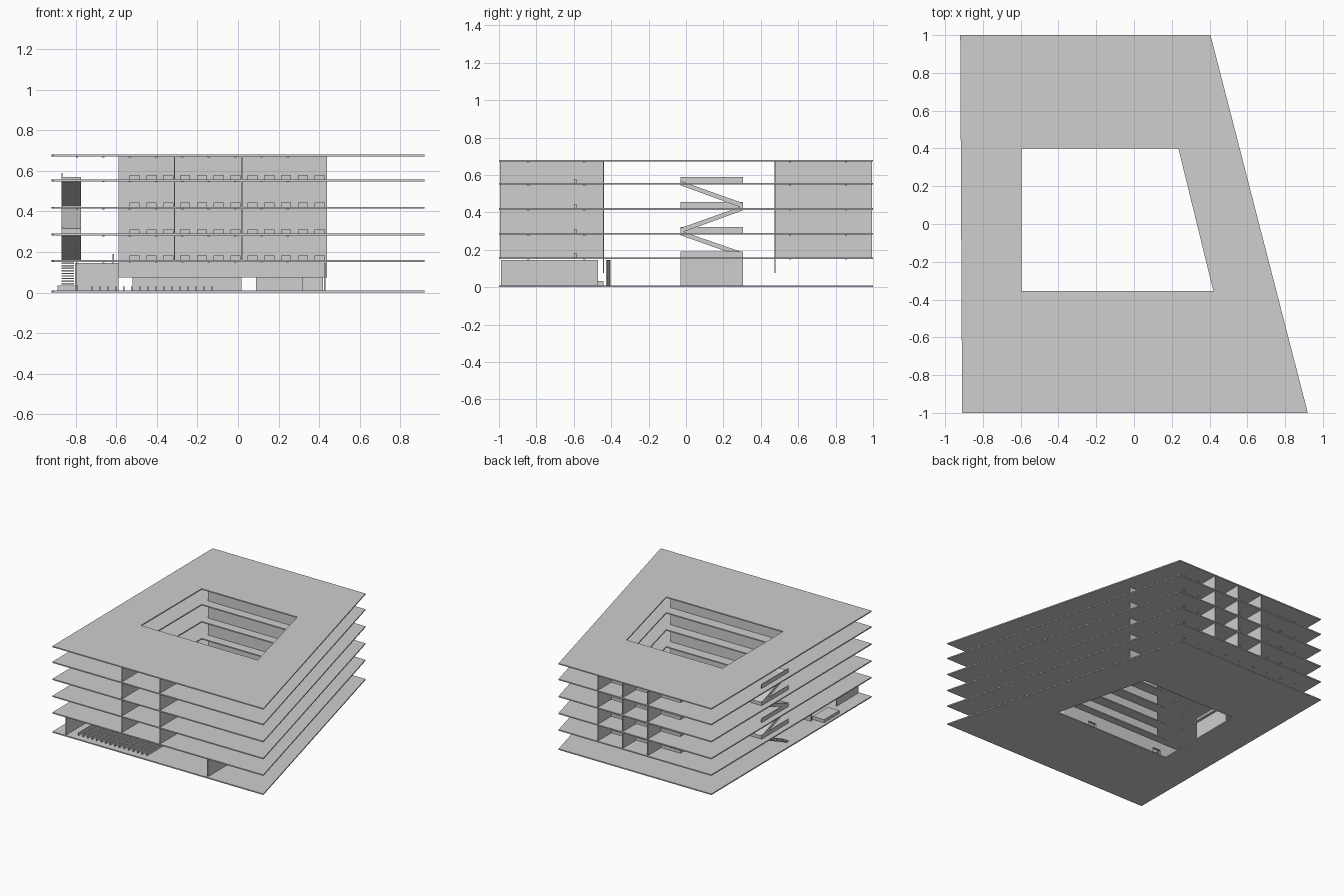
import bpy, bmesh, math
from mathutils import Vector

cube = bpy.data.objects.get("Cube")
if cube:
    bpy.data.objects.remove(cube, do_unlink=True)

grey = bpy.data.materials.new("light_grey")
grey.use_nodes = True
COLOR = (0.62, 0.62, 0.62, 1)
grey.diffuse_color = COLOR
for node in grey.node_tree.nodes:
    if node.type == 'BSDF_PRINCIPLED':
        node.inputs["Base Color"].default_value = COLOR


def finish(name, bm):
    bmesh.ops.recalc_face_normals(bm, faces=bm.faces)
    me = bpy.data.meshes.new(name)
    bm.to_mesh(me)
    bm.free()
    me.materials.append(grey)
    ob = bpy.data.objects.new(name, me)
    bpy.context.scene.collection.objects.link(ob)
    return ob


def add_box(bm, x0, x1, y0, y1, z0, z1):
    verts = bmesh.ops.create_cube(bm, size=1)["verts"]
    for v in verts:
        v.co = Vector((x0 if v.co.x < 0 else x1, y0 if v.co.y < 0 else y1, z0 if v.co.z < 0 else z1))


def boxes(name, items):
    bm = bmesh.new()
    for item in items:
        add_box(bm, *item)
    return finish(name, bm)


def prism(name, points, direction):
    """Extrude a planar outline along a direction."""
    bm = bmesh.new()
    face = bm.faces.new([bm.verts.new(p) for p in points])
    res = bmesh.ops.extrude_face_region(bm, geom=[face])
    new = [g for g in res["geom"] if isinstance(g, bmesh.types.BMVert)]
    bmesh.ops.translate(bm, verts=new, vec=direction)
    return finish(name, bm)


# Floor slabs: a tapered ring around the courtyard
OUTER = [(-0.92, 1), (0.405, 1), (0.92, -1), (-0.91, -1)]
INNER = [(-0.595, 0.4), (0.235, 0.4), (0.42, -0.355), (-0.595, -0.355)]
FLOORS = [0.01, 0.16, 0.29, 0.423, 0.557, 0.68]
THICK = 0.009


def slab(name, top):
    bm = bmesh.new()
    rings = [[bm.verts.new((x, y, z)) for x, y in ring]
             for z in (top - THICK, top) for ring in (OUTER, INNER)]
    low_out, low_in, up_out, up_in = rings
    for a, b in ((low_out, low_in), (up_out, up_in), (low_out, up_out), (low_in, up_in)):
        for i in range(4):
            j = (i + 1) % 4
            bm.faces.new((a[i], a[j], b[j], b[i]))
    return finish(name, bm)


for i, top in enumerate(FLOORS):
    slab("floor_slab_%d" % i, top)
storeys = [(a, b - THICK) for a, b in zip(FLOORS[1:], FLOORS[2:])]

# Long walls in front of and behind the courtyard
boxes("front_long_wall", [(-0.59, 0.44, -0.445, -0.439, 0.075, 0.672)])
boxes("back_long_wall", [(-0.59, 0.44, 0.472, 0.478, 0.075, 0.672)])

# Partition walls and balcony furniture on each upper storey
FRONT_FINS = (-0.313, 0.018)
BACK_FINS = (-0.363, -0.146, 0.07)
for i, (lo, hi) in enumerate(storeys):
    boxes("front_partitions_%d" % i, [(x - .003, x + .003, -0.995, -0.44, lo, hi) for x in FRONT_FINS])
    boxes("back_partitions_%d" % i, [(x - .003, x + .003, 0.475, 0.995, lo, hi) for x in BACK_FINS])
    boxes("back_benches_%d" % i, [(x - .17, x - .003, 0.75, 0.83, lo, lo + .022) for x in BACK_FINS])
    boxes("front_seats_%d" % i, [(-0.535 + k * .083, -0.485 + k * .083, -0.6, -0.585, lo, lo + .022)
                                 for k in range(12)])

# Ground floor front wall with two doorways
Y0, Y1, TOP = -0.42, -0.405, 0.145
boxes("ground_front_wall", [
    (-0.8, -0.59, Y0, Y1, 0.01, TOP), (-0.59, -0.52, Y0, Y1, 0.083, TOP),
    (-0.52, 0.018, Y0, Y1, 0.01, TOP), (0.018, 0.09, Y0, Y1, 0.078, TOP),
    (0.09, 0.32, Y0, Y1, 0.01, TOP)])

# Shallow curved end of the ground wall
arc = [(0.32 + 0.1 * t / 8, -0.405 - 0.016 * math.sin(math.pi * t / 16)) for t in range(9)]
outline = [(x, y, 0.01) for x, y in arc] + [(x, y - 0.006, 0.01) for x, y in reversed(arc)]
prism("curved_wall", outline, (0, 0, TOP - 0.01))

# Ground floor side walls, plinth and courtyard wall
boxes("ground_right_wall", [(0.425, 0.431, -0.99, -0.47, 0.01, TOP)])
boxes("ground_left_wall", [(-0.803, -0.797, -0.99, -0.72, 0.01, TOP)])
boxes("entry_plinth", [(-0.89, -0.79, -0.63, -0.44, 0.01, 0.034)])
boxes("courtyard_stair_wall", [(-0.62, -0.612, -0.03, 0.305, 0.01, 0.19)])

# Row of low ground racks
boxes("ground_racks", [(-0.725 + k * .0395, -0.717 + k * .0395, -0.95, -0.75, 0.01, 0.03)
                       for k in range(16)])

# Zigzag stair along the left edge with landing parapets
YA, YB = -0.03, 0.305
for i in range(4):
    lo, hi = FLOORS[i], FLOORS[i + 1]
    ya, yb = (YA, YB) if i % 2 == 0 else (YB, YA)
    if i == 0:
        # Open treads on the lowest flight
        n = 12
        step = (yb - ya) / n
        rise = (hi - lo) / n
        boxes("ground_treads", [(-0.87, -0.81, ya + k * step, ya + (k + 1) * step,
                                 lo + (k + 1) * rise - .007, lo + (k + 1) * rise) for k in range(n)])
    else:
        x = -0.87
        prism("stair_flight_%d" % i,
              [(x, ya, lo), (x, yb, hi - .012), (x, yb, hi + .012), (x, ya, lo + .026)], (0.095, 0, 0))
    boxes("stair_parapet_%d" % i, [(-0.87, -0.865, YA, YB, hi, hi + .032)])

# Tiny ceiling fittings under the upper slabs
fittings = []
for top in FLOORS[1:]:
    z = top - THICK
    for k in range(9):
        x = -0.8 + k * 0.13
        for y in (-0.85, -0.55, 0.55, 0.85):
            if x < 0.66 - 0.257 * y - 0.05:
                fittings.append((x, x + .012, y, y + .012, z - .004, z))
boxes("ceiling_fittings", fittings)
